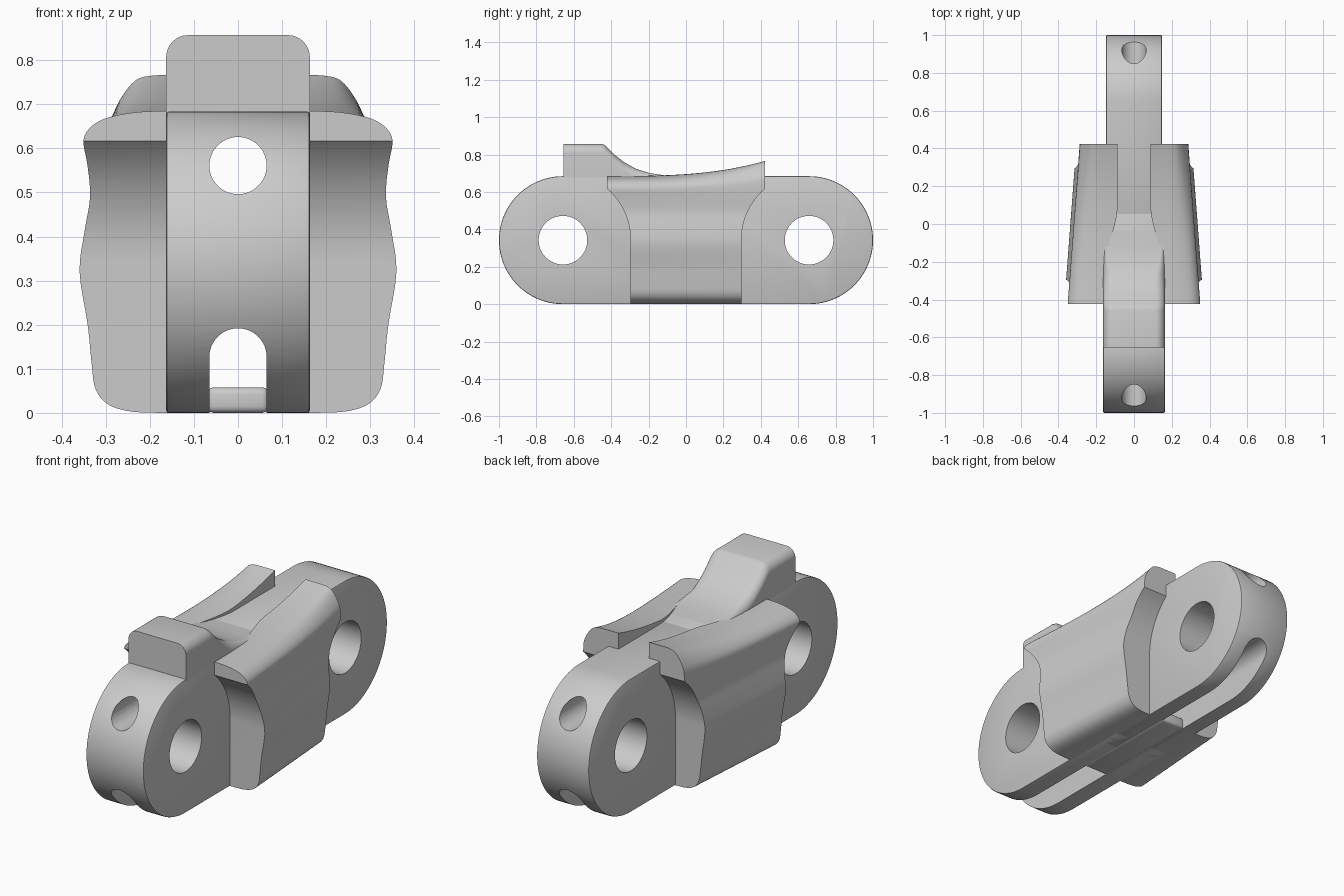
import bpy, bmesh, math
from mathutils import Vector

if "Cube" in bpy.data.objects:
    bpy.data.objects.remove(bpy.data.objects["Cube"], do_unlink=True)

metal = bpy.data.materials.new("plain grey metal")
metal.use_nodes = True
GREY = (0.6, 0.6, 0.6, 1)
metal.diffuse_color = GREY
metal.node_tree.nodes["Principled BSDF"].inputs["Base Color"].default_value = GREY

R = 0.342      # end radius and half height
PIN = 1 - R    # pin hole distance from centre
HOLE = 0.065   # tunnel half width


def loft(name, rings):
    """Skin matching closed rings of points and cap both ends."""
    bm = bmesh.new()
    rows = [[bm.verts.new(p) for p in ring] for ring in rings]
    n = len(rows[0])
    for a, b in zip(rows, rows[1:]):
        for i in range(n):
            j = (i + 1) % n
            bm.faces.new((a[i], a[j], b[j], b[i]))
    bm.faces.new(rows[0])
    bm.faces.new(rows[-1])
    bmesh.ops.recalc_face_normals(bm, faces=bm.faces)
    mesh = bpy.data.meshes.new(name)
    bm.to_mesh(mesh)
    bm.free()
    mesh.materials.append(metal)
    ob = bpy.data.objects.new(name, mesh)
    bpy.context.collection.objects.link(ob)
    return ob


def prism_x(name, pts, half):
    return loft(name, [[(x, y, z) for y, z in pts] for x in (-half, half)])


def prism_y(name, pts, half):
    return loft(name, [[(x, y, z) for x, z in pts] for y in (-half, half)])


def arc(cx, cy, r, a0, a1, n):
    angles = [math.radians(a0 + (a1 - a0) * i / n) for i in range(n + 1)]
    return [(cx + r * math.cos(a), cy + r * math.sin(a)) for a in angles]


def activate(ob):
    bpy.ops.object.select_all(action='DESELECT')
    ob.select_set(True)
    bpy.context.view_layer.objects.active = ob


def modify(ob, kind, **settings):
    activate(ob)
    mod = ob.modifiers.new(kind.lower(), kind)
    for key, value in settings.items():
        setattr(mod, key, value)
    bpy.ops.object.modifier_apply(modifier=mod.name)


def cut(ob, cutter):
    modify(ob, 'BOOLEAN', operation='DIFFERENCE', solver='EXACT', object=cutter)
    bpy.data.objects.remove(cutter, do_unlink=True)


def smooth(ob):
    activate(ob)
    bpy.ops.object.shade_smooth_by_angle(angle=math.radians(35))


def bevel(ob, width, segments=2):
    modify(ob, 'BEVEL', width=width, segments=segments, limit_method='ANGLE',
           angle_limit=math.radians(50))


# Core link: two overlapping halves, the back one slightly narrower
for name, side, half in (("front_link", -1, 0.163), ("back_link", 1, 0.148)):
    outline = [(side * y, z) for y, z in arc(PIN, R, R, -90, 90, 48)]
    outline += [(side * -0.06, 2 * R), (side * -0.06, 0)]
    link = prism_x(name, outline, half)
    bevel(link, 0.006)
    cut(link, prism_x("pin_cutter", arc(side * PIN, R, 0.13, 0, 352.5, 47), 1))
    cut(link, prism_y("tunnel_cutter", arc(0, 0.561, HOLE, 0, 350, 35), 2))
    arch = arc(0, 0.127, HOLE, 0, 180, 18) + [(-HOLE, -0.1), (HOLE, -0.1)]
    cut(link, prism_y("slot_cutter", arch, 2))
    smooth(link)

# Floor plate closing the lower slot in the middle
floor = prism_x("slot_floor", [(-0.3, 0), (0.3, 0), (0.3, 0.058), (-0.3, 0.058)], 0.07)
bevel(floor, 0.015, 3)
smooth(floor)

# Raised lug with a concave ramp running back onto the link
ramp = [(-0.655, 0.857), (-0.455, 0.857), (-0.44, 0.853), (-0.425, 0.842),
        (-0.38, 0.797), (-0.33, 0.758), (-0.27, 0.725), (-0.2, 0.702),
        (-0.12, 0.689), (-0.02, 0.683)]
rings = []
for y, top in ramp:
    r = min(0.05, top - 0.672)
    x = 0.163 - r
    section = arc(x, top - r, r, 0, 90, 8) + arc(-x, top - r, r, 90, 180, 8)
    section += [(-0.163, 0.67), (0.163, 0.67)]
    rings.append([(px, y, pz) for px, pz in section])
smooth(loft("top_lug", rings))

# Side wings: outer curve as (front x, front z, back x, back z), bottom to top
curve = [(.165, 0, .14, 0), (.25, .003, .2, .003), (.305, .02, .245, .02),
         (.333, .055, .27, .055), (.341, .11, .28, .11), (.35, .2, .29, .2),
         (.369, .32, .305, .32), (.357, .41, .297, .41), (.342, .49, .285, .49),
         (.345, .56, .287, .57), (.351, .61, .287, .64), (.343, .638, .28, .685),
         (.315, .662, .255, .73), (.27, .676, .228, .757), (.22, .683, .195, .765),
         (.165, .685, .17, .766)]
curve = [Vector(p) for p in curve]


def spline(pts, steps=4):
    """Catmull-Rom curve through the points."""
    out = []
    ends = [pts[0]] + pts + [pts[-1]]
    for a, b, c, d in zip(ends, ends[1:], ends[2:], ends[3:]):
        for k in range(steps):
            t = k / steps
            out.append(b + (c - a) * t / 2 + (a * 2 - b * 5 + c * 4 - d) * t * t / 2
                       + (b * 3 - a - c * 3 + d) * t ** 3 / 2)
    return out + [pts[-1]]


END = 0.423
rings = []
for i in range(33):
    t = i / 32
    y = -END + 2 * END * t
    section = [(fx + (bx - fx) * t, max(0, fz + (bz - fz) * t ** 3))
               for fx, fz, bx, bz in spline(curve)]
    # inner edge sweeps inward over the link towards the back
    s = min(1, max(0, (y + 0.25) / 0.35))
    inner = 0.157 - 0.07 * s * s * (3 - 2 * s)
    section += [(inner, section[-1][1]), (inner, 0)]
    rings.append([(x, y, z) for x, z in section])
wings = loft("side_wings", rings)
for side in (-1, 1):
    # clearance around each pin
    swing = [(side * y, z) for y, z in arc(PIN, R, 0.362, 180, 90, 32)]
    swing += [(side * 1.2, R + 0.362), (side * 1.2, -0.1), (side * (PIN - 0.362), -0.1)]
    cut(wings, prism_x("swing_cutter", swing, 1))
modify(wings, 'MIRROR')
smooth(wings)
